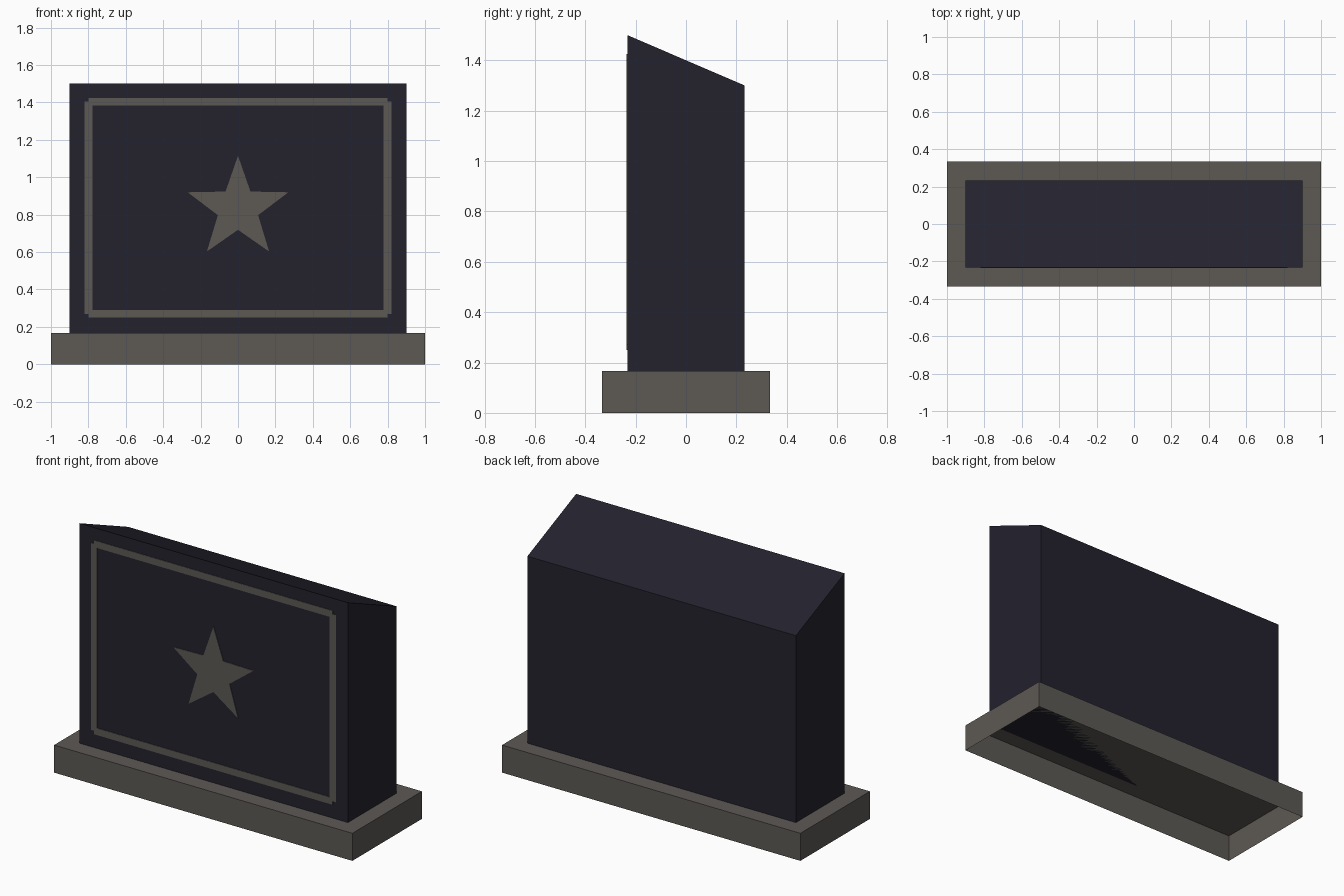
import bpy
import bmesh
import math

if "Cube" in bpy.data.objects:
    bpy.data.objects.remove(bpy.data.objects["Cube"], do_unlink=True)


def make_material(name, rgb):
    mat = bpy.data.materials.new(name)
    mat.use_nodes = True
    mat.diffuse_color = (*rgb, 1)
    mat.node_tree.nodes["Principled BSDF"].inputs["Base Color"].default_value = (*rgb, 1)
    return mat


stone = make_material("warm_grey_stone", (0.11, 0.10, 0.09))
slate = make_material("dark_navy_slate", (0.017, 0.016, 0.027))


def finish(name, bm, mat):
    bmesh.ops.recalc_face_normals(bm, faces=bm.faces)
    mesh = bpy.data.meshes.new(name)
    bm.to_mesh(mesh)
    bm.free()
    mesh.materials.append(mat)
    obj = bpy.data.objects.new(name, mesh)
    bpy.context.collection.objects.link(obj)
    return obj


def extrude_outline(name, points, offset, mat):
    """Fill an outline and push it along an offset vector."""
    bm = bmesh.new()
    face = bm.faces.new([bm.verts.new(p) for p in points])
    result = bmesh.ops.extrude_face_region(bm, geom=[face], use_keep_orig=True)
    moved = [g for g in result["geom"] if isinstance(g, bmesh.types.BMVert)]
    bmesh.ops.translate(bm, verts=moved, vec=offset)
    return finish(name, bm, mat)


BASE_X, BASE_Y, BASE_Z = 1.0, 0.333, 0.167
BODY_X, BODY_Y = 0.9, 0.233
FRONT_TOP, BACK_TOP = 1.5, 1.3
PLATE = 0.003

# Plinth: a shallow box, open underneath
bm = bmesh.new()
bmesh.ops.create_cube(bm, size=1)
bmesh.ops.scale(bm, verts=bm.verts, vec=(2 * BASE_X, 2 * BASE_Y, BASE_Z))
bmesh.ops.translate(bm, verts=bm.verts, vec=(0, 0, BASE_Z / 2))
underside = [f for f in bm.faces if f.normal.z < -0.5]
bmesh.ops.delete(bm, geom=underside, context='FACES')
finish("plinth", bm, stone)

# Slab with a top sloping down to the back
profile = [(-BODY_Y, BASE_Z), (BODY_Y, BASE_Z), (BODY_Y, BACK_TOP), (-BODY_Y, FRONT_TOP)]
extrude_outline("slab", [(-BODY_X, y, z) for y, z in profile], (2 * BODY_X, 0, 0), slate)


def front_plate(name, outline):
    points = [(x, -BODY_Y, z) for x, z in outline]
    extrude_outline(name, points, (0, -PLATE, 0), stone)


def bar(name, x, z, half_x, half_z):
    front_plate(name, [(x - half_x, z - half_z), (x + half_x, z - half_z),
                       (x + half_x, z + half_z), (x - half_x, z + half_z)])


# Border: four bars with notched corners
RIM_X, RIM_LOW, RIM_HIGH, HALF = 0.80, 0.27, 1.404, 0.021
for side, z in (("bottom", RIM_LOW), ("top", RIM_HIGH)):
    bar("border_" + side, 0, z, RIM_X, HALF)
for side, sign in (("left", 1), ("right", -1)):
    bar("border_" + side, sign * RIM_X, (RIM_LOW + RIM_HIGH) / 2, HALF, (RIM_HIGH - RIM_LOW) / 2)

# Five-pointed star
STAR_Z, STAR_R = 0.832, 0.283
star = []
for i in range(10):
    radius = STAR_R * (0.4 if i % 2 else 1)
    angle = math.pi / 2 + i * math.pi / 5
    star.append((radius * math.cos(angle), STAR_Z + radius * math.sin(angle)))
front_plate("star", star)
